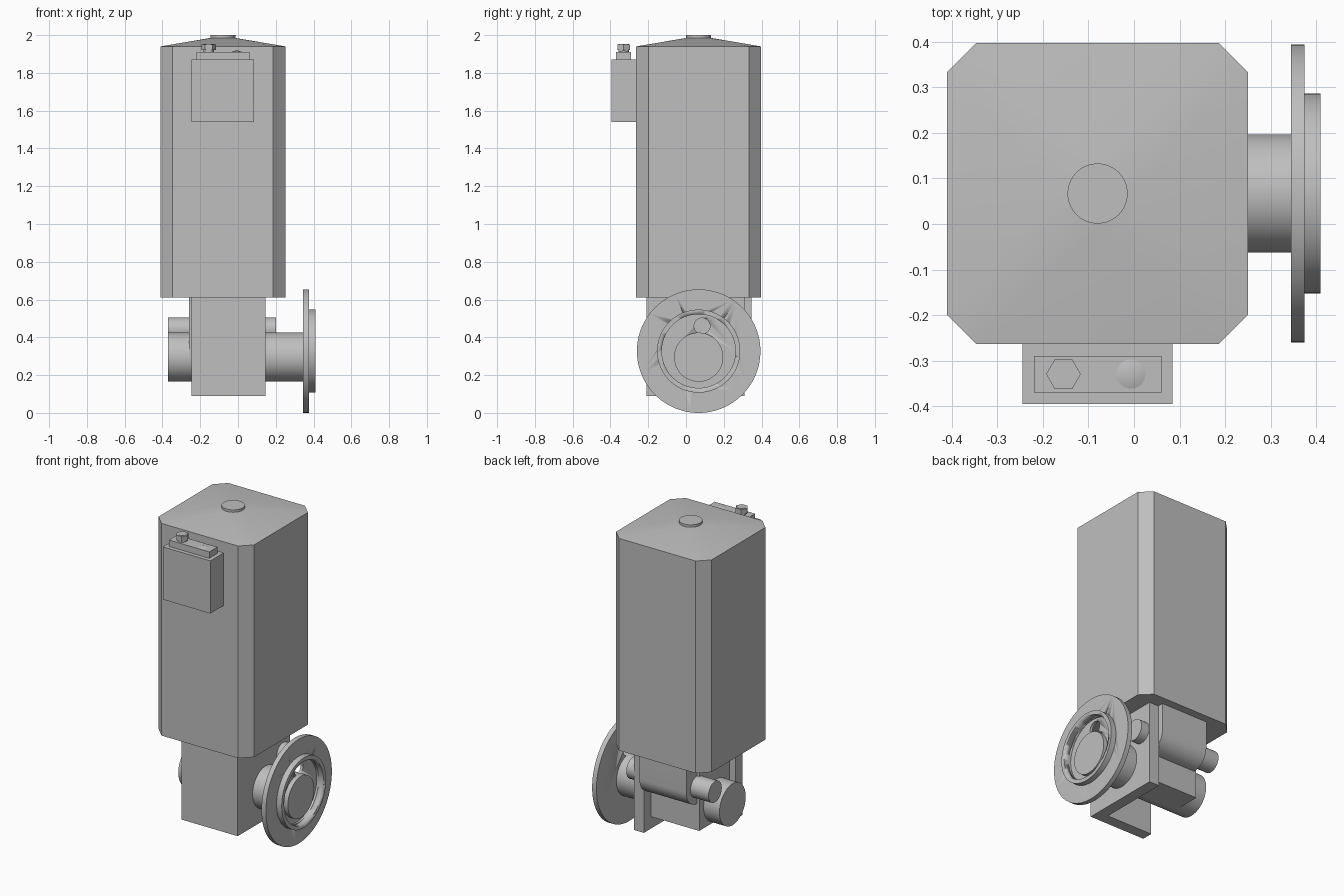
import bpy, bmesh, math
from mathutils import Matrix, Vector

if "Cube" in bpy.data.objects:
    bpy.data.objects.remove(bpy.data.objects["Cube"], do_unlink=True)

grey = bpy.data.materials.new("plain_grey")
grey.use_nodes = True
grey.diffuse_color = (0.52, 0.52, 0.52, 1)
grey.node_tree.nodes["Principled BSDF"].inputs["Base Color"].default_value = grey.diffuse_color


def finish(name, bm):
    bmesh.ops.recalc_face_normals(bm, faces=bm.faces)
    mesh = bpy.data.meshes.new(name)
    bm.to_mesh(mesh)
    bm.free()
    mesh.materials.append(grey)
    ob = bpy.data.objects.new(name, mesh)
    bpy.context.collection.objects.link(ob)
    bpy.ops.object.select_all(action='DESELECT')
    ob.select_set(True)
    bpy.context.view_layer.objects.active = ob
    bpy.ops.object.shade_smooth_by_angle(angle=math.radians(28))
    return ob


def box(name, lo, hi):
    lo, hi = Vector(lo), Vector(hi)
    bm = bmesh.new()
    bmesh.ops.create_cube(bm, size=1)
    for v in bm.verts:
        v.co = Vector((v.co[i] * (hi[i] - lo[i]) + (lo[i] + hi[i]) / 2 for i in range(3)))
    return finish(name, bm)


def cyl(name, axis, start, end, centre, r, r2=None, sides=64):
    """Cylinder or cone along x or z; centre holds the other two coordinates."""
    bm = bmesh.new()
    bmesh.ops.create_cone(bm, cap_ends=True, segments=sides, radius1=r,
                          radius2=r if r2 is None else r2, depth=end - start)
    mid = (start + end) / 2
    if axis == 'x':
        bm.transform(Matrix.Translation((mid, *centre)) @ Matrix.Rotation(math.pi / 2, 4, 'Y'))
    else:
        bm.transform(Matrix.Translation((*centre, mid)))
    return finish(name, bm)


def prism(name, outline, place, start, end):
    """Extrude a 2D outline between two levels."""
    bm = bmesh.new()
    face = bm.faces.new([bm.verts.new(place(a, b, start)) for a, b in outline])
    new = bmesh.ops.extrude_face_region(bm, geom=[face])['geom']
    shift = Vector(place(0, 0, end)) - Vector(place(0, 0, start))
    bmesh.ops.translate(bm, vec=shift, verts=[g for g in new if isinstance(g, bmesh.types.BMVert)])
    return finish(name, bm)


def cut(ob, cutter):
    cutter.hide_render = True
    mod = ob.modifiers.new("cut", 'BOOLEAN')
    mod.operation = 'DIFFERENCE'
    mod.solver = 'EXACT'
    mod.object = cutter
    bpy.ops.object.select_all(action='DESELECT')
    ob.select_set(True)
    bpy.context.view_layer.objects.active = ob
    bpy.ops.object.modifier_apply(modifier=mod.name)
    bpy.data.objects.remove(cutter, do_unlink=True)


def arc(cy, cz, r, a0, a1, n=24):
    return [(cy + r * math.cos(math.radians(a0 + (a1 - a0) * i / n)),
             cz + r * math.sin(math.radians(a0 + (a1 - a0) * i / n))) for i in range(n + 1)]


def along_x(a, b, t):
    return (t, a, b)


# Tall cover with chamfered corners
MID = (-0.08, 0.067)
H, C = 0.331, 0.266
octagon = [(MID[0] + a, MID[1] + b) for a, b in
           [(H, -C), (H, C), (C, H), (-C, H), (-H, C), (-H, -C), (-C, -H), (C, -H)]]
prism("cover", octagon, lambda a, b, t: (a, b, t), 0.61, 1.94)

# Sloping roof from the cover outline to a round crown
bm = bmesh.new()
for x, y in octagon:
    bm.verts.new((x, y, 1.94))
for x, y in arc(*MID, 0.066, 0, 352.5, 47):
    bm.verts.new((x, y, 1.985))
bmesh.ops.convex_hull(bm, input=bm.verts)
finish("roof", bm)
cyl("roof_cap", 'z', 1.98, 2.0, MID, 0.066)

# Terminal box with plate, hex plug and small cone
box("terminal_box", (-0.245, -0.395, 1.54), (0.085, -0.264, 1.87))
box("terminal_plate", (-0.22, -0.37, 1.87), (0.06, -0.29, 1.91))
PLUG = (-0.155, -0.33)
cyl("plug_neck", 'z', 1.91, 1.925, PLUG, 0.028, sides=32)
cyl("plug_head", 'z', 1.92, 1.95, PLUG, 0.038, sides=6).data.transform(
    Matrix.Translation((*PLUG, 0)) @ Matrix.Rotation(math.pi / 2, 4, 'Z')
    @ Matrix.Translation((-PLUG[0], -PLUG[1], 0)))
cyl("plug_face", 'z', 1.95, 1.952, PLUG, 0.028, sides=32)
cyl("button", 'z', 1.91, 1.92, (-0.007, -0.33), 0.032, 0.0, 32)

# Angle bracket under the cover
box("bracket_front", (-0.245, -0.21, 0.09), (0.145, -0.14, 0.61))
box("bracket_side", (0.075, -0.14, 0.09), (0.145, 0.31, 0.61))

# Housing around the main shaft, rounded at the front underside
SHAFT = (0.067, 0.295)
prism("shaft_housing", [(0.24, 0.61), (-0.063, 0.61)] + arc(*SHAFT, 0.13, 180, 270)
      + [(0.24, 0.165)], along_x, -0.26, 0.08)

# Housing around the upper rod, rounded below
ROD = (0.24, 0.44)
prism("rod_housing", [(0.13, 0.61)] + arc(*ROD, 0.107, 180, 360) + [(0.347, 0.61)],
      along_x, -0.245, 0.08)

cyl("main_shaft", 'x', -0.37, 0.39, SHAFT, 0.13)
cyl("upper_rod", 'x', -0.37, 0.2, ROD, 0.066, sides=48)

# Output flange with raised ring, recess and bolt holes
HUB = (0.067, 0.327)
flange = cyl("flange", 'x', 0.345, 0.375, HUB, 0.327, sides=96)
ring = cyl("flange_ring", 'x', 0.375, 0.41, HUB, 0.22, sides=96)
cut(ring, cyl("ring_cutter", 'x', 0.3, 0.5, HUB, 0.195, sides=96))
cut(flange, cyl("recess_cutter", 'x', 0.362, 0.5, HUB, 0.195, sides=96))
for spot in [(0.085, 0.46), (-0.075, 0.28), (0.263, 0.16)]:
    cut(flange, cyl("hole_cutter", 'x', 0.3, 0.5, spot, 0.042, sides=32))
